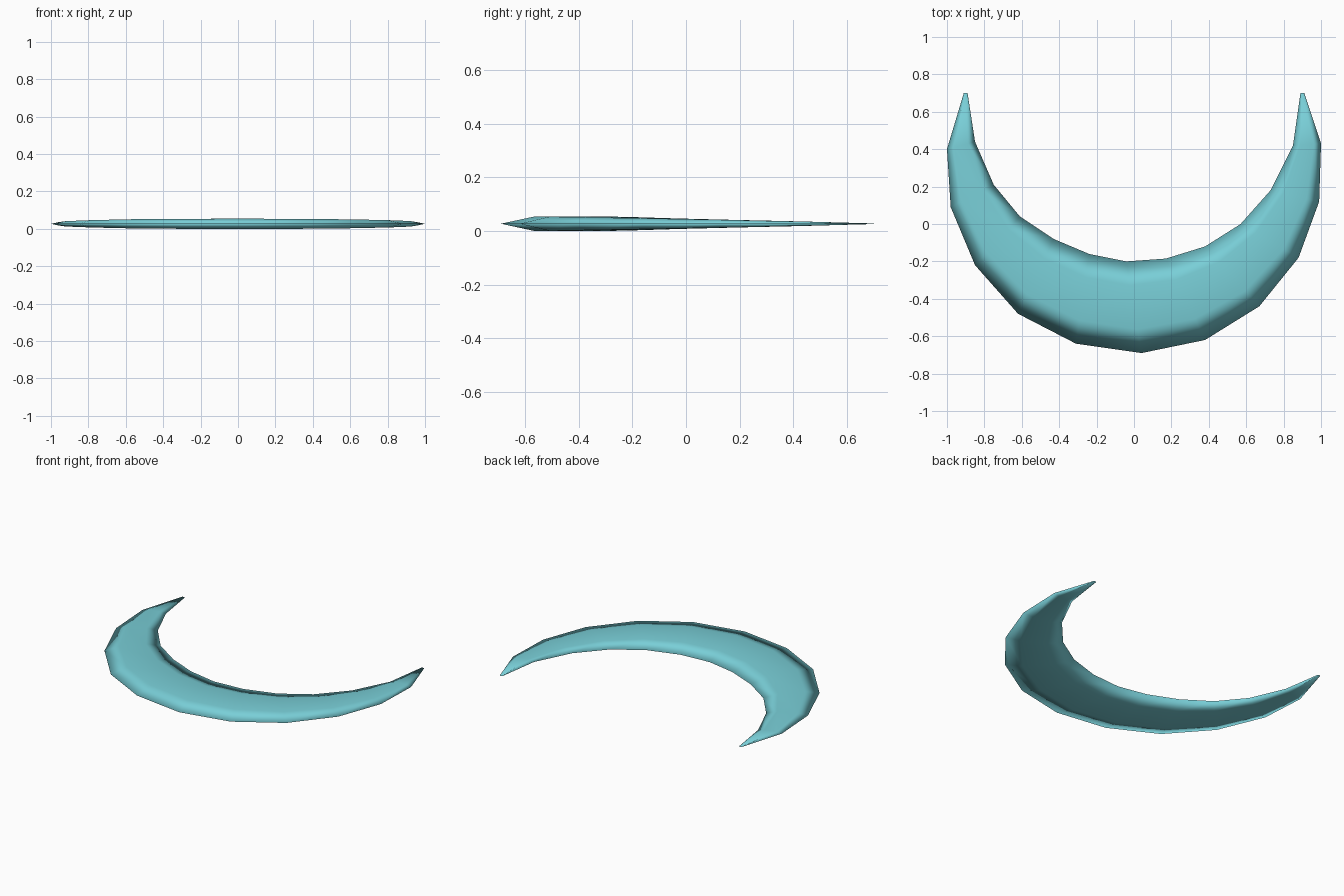
import bpy
import bmesh
from mathutils import Vector

# Remove the default object
default_object = bpy.data.objects.get("Cube")
if default_object:
    bpy.data.objects.remove(default_object, do_unlink=True)

# Matching points along the outer and inner rims, from one tip to the other
OUTER_RIM = [(-.91, .7), (-1, .4), (-.98, .09), (-.85, -.22), (-.62, -.48),
             (-.31, -.64), (.04, -.69), (.38, -.62), (.67, -.44), (.88, -.18),
             (.99, .12), (1, .43), (.91, .7)]
INNER_RIM = [(-.89, .7), (-.85, .44), (-.75, .21), (-.61, .04), (-.43, -.08),
             (-.24, -.16), (-.04, -.2), (.17, -.185), (.38, -.12), (.57, 0),
             (.73, .18), (.85, .42), (.89, .7)]

# Flattened hexagonal section: position across the blade, height factor
SECTION = [(0, 0), (.26, 1), (.74, 1), (1, 0), (.74, -1), (.26, -1)]
HALF_THICKNESS = .027
THICKNESS_RATIO = HALF_THICKNESS / .49


def make_material(name, color):
    material = bpy.data.materials.new(name)
    material.use_nodes = True
    material.diffuse_color = color
    shader = material.node_tree.nodes["Principled BSDF"]
    shader.inputs["Base Color"].default_value = color
    return material


def section_ring(bm, outer_point, inner_point):
    """Place one section between the rims, as thick as its width implies."""
    outer, inner = Vector(outer_point), Vector(inner_point)
    half_height = (inner - outer).length * THICKNESS_RATIO
    ring = []
    for across, height in SECTION:
        point = outer.lerp(inner, across)
        z = HALF_THICKNESS + height * half_height
        ring.append(bm.verts.new((point.x, point.y, z)))
    return ring


# Crescent blade: sections bridged along the arc, closed at both tips
bm = bmesh.new()
rings = [section_ring(bm, a, b) for a, b in zip(OUTER_RIM, INNER_RIM)]
for ring, following in zip(rings, rings[1:]):
    for i in range(len(SECTION)):
        j = (i + 1) % len(SECTION)
        bm.faces.new((ring[i], ring[j], following[j], following[i]))
bm.faces.new(rings[0])
bm.faces.new(rings[-1])
bmesh.ops.recalc_face_normals(bm, faces=bm.faces)
for face in bm.faces:
    face.smooth = True

mesh = bpy.data.meshes.new("crescent_blade")
bm.to_mesh(mesh)
bm.free()
mesh.materials.append(make_material("pale_teal", (.19, .62, .68, 1)))
blade = bpy.data.objects.new("crescent_blade", mesh)
bpy.context.collection.objects.link(blade)
